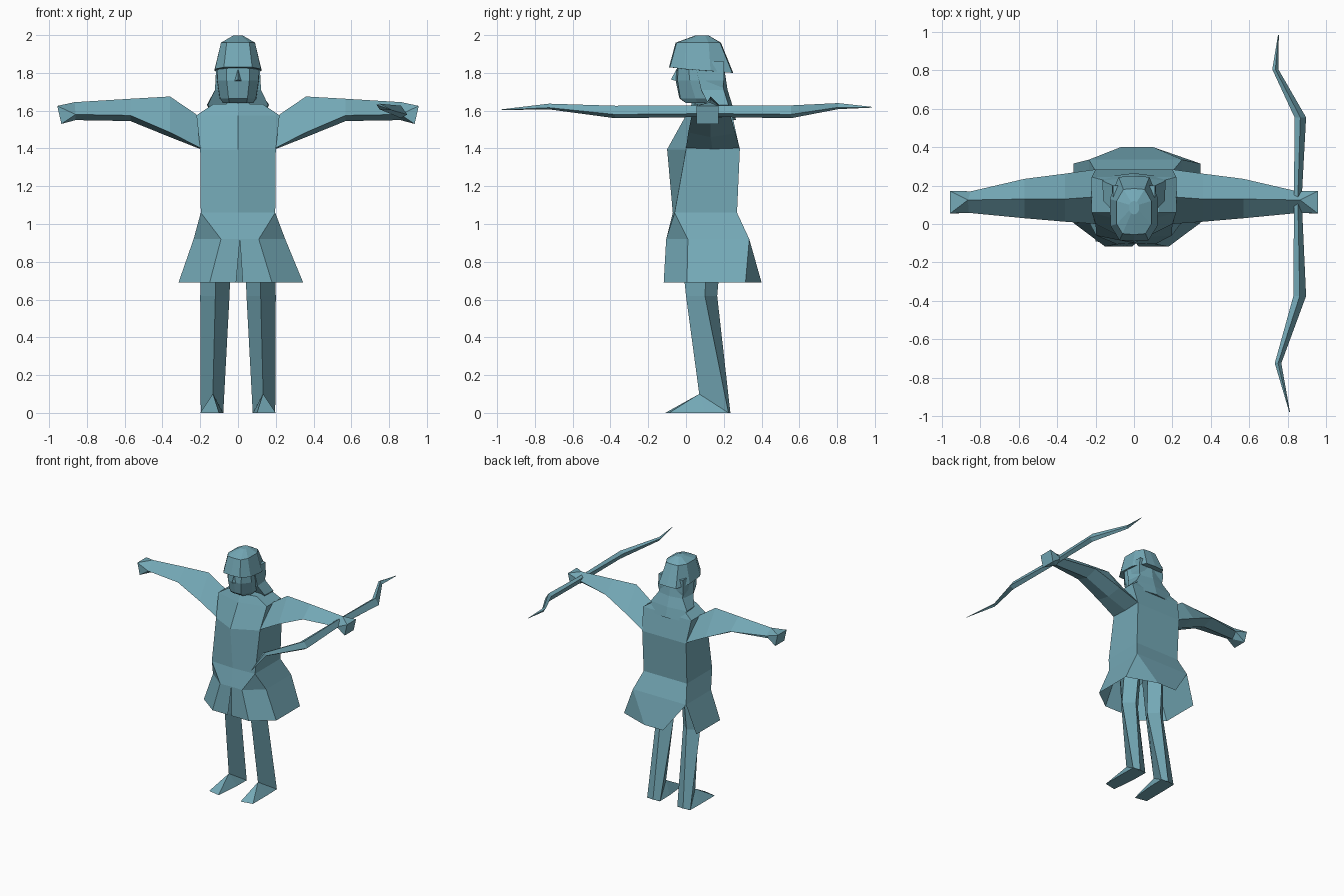
import bpy, bmesh

cube = bpy.data.objects.get("Cube")
if cube:
    bpy.data.objects.remove(cube, do_unlink=True)

# One flat colour for the whole figure
TEAL = (0.175, 0.395, 0.47, 1)
teal = bpy.data.materials.new("dusty teal")
teal.diffuse_color = TEAL
teal.use_nodes = True
teal.node_tree.nodes["Principled BSDF"].inputs["Base Color"].default_value = TEAL
teal.node_tree.nodes["Principled BSDF"].inputs["Roughness"].default_value = 0.8


def finish(name, bm):
    bmesh.ops.remove_doubles(bm, verts=bm.verts, dist=1e-4)
    bmesh.ops.recalc_face_normals(bm, faces=bm.faces)
    mesh = bpy.data.meshes.new(name)
    bm.to_mesh(mesh)
    bm.free()
    mesh.materials.append(teal)
    obj = bpy.data.objects.new(name, mesh)
    bpy.context.collection.objects.link(obj)
    return obj


def loft(name, rings, skip=(), caps=(True, True)):
    """Skin a stack of equal-length rings; skip holds (ring, side) gaps."""
    bm = bmesh.new()
    vs = [[bm.verts.new(p) for p in r] for r in rings]
    n = len(vs[0])
    for k in range(len(vs) - 1):
        for i in range(n):
            if (k, i) not in skip:
                j = (i + 1) % n
                bm.faces.new((vs[k][i], vs[k][j], vs[k + 1][j], vs[k + 1][i]))
    if caps[0]:
        bm.faces.new(vs[0][::-1])
    if caps[1]:
        bm.faces.new(vs[-1])
    return finish(name, bm)


def hull(name, pts):
    bm = bmesh.new()
    for p in pts:
        bm.verts.new(p)
    bmesh.ops.convex_hull(bm, input=bm.verts)
    return finish(name, bm)


def flat(z, pts):
    return [(x, y, z) for x, y in pts]


def sym(half):
    """Mirror half a ring (front centre first) across x = 0."""
    return half + [(-x, y, z) for x, y, z in reversed(half) if x > 0]


def flip(s, pts):
    return [(s * x, y, z) for x, y, z in pts]


# Torso with a ridge down the chest
loft("torso", [
    sym(flat(1.06, [(0, -0.07), (0.197, -0.06), (0.197, 0.27)])),
    sym(flat(1.395, [(0, -0.10), (0.2, 0.0), (0.2, 0.285)])),
    sym(flat(1.575, [(0, 0.0), (0.22, 0.06), (0.22, 0.245)])),
    sym(flat(1.635, [(0, 0.03), (0.13, 0.06), (0.13, 0.22)])),
], caps=(False, True))

# Flared skirt, slit at the front and at one back corner
loft("skirt", [
    flat(1.06, [(0, -0.07), (0.197, -0.06), (0.197, -0.06), (0.197, 0.27), (0.197, 0.27),
                (-0.197, 0.27), (-0.197, 0.27), (-0.197, -0.06), (-0.197, -0.06), (0, -0.07)]),
    flat(0.92, [(0.01, -0.1), (0.11, -0.105), (0.25, 0.01), (0.25, 0.335), (0.25, 0.335),
                (-0.235, 0.335), (-0.235, 0.335), (-0.235, 0.01), (-0.09, -0.105), (0.01, -0.1)]),
    flat(0.69, [(0.025, -0.118), (0.18, -0.118), (0.345, 0.005), (0.345, 0.315), (0.1, 0.4),
                (-0.07, 0.4), (-0.315, 0.315), (-0.315, 0.005), (-0.15, -0.118), (-0.01, -0.118)]),
], skip={(1, 5), (0, 9), (1, 9)}, caps=(False, False))

for s, side in ((1, "left"), (-1, "right")):
    # Leg: diamond section, ridge to the front
    loft(side + "_leg", [
        flip(s, flat(1.0, [(0.11, -0.04), (0.185, 0.12), (0.11, 0.2), (0.03, 0.12)])),
        flip(s, flat(0.62, [(0.12, 0.0), (0.2, 0.1), (0.12, 0.165), (0.045, 0.1)])),
        flip(s, [(0.133, 0.07, 0.1), (0.197, 0.225, 0), (0.137, 0.235, 0), (0.078, 0.225, 0)]),
    ])
    # Wedge foot
    hull(side + "_foot", flip(s, [
        (0.133, 0.07, 0.1), (0.197, 0.23, 0), (0.078, 0.23, 0),
        (0.2, 0.10, 0), (0.08, 0.10, 0), (0.2, -0.09, 0), (0.1, -0.11, 0)]))
    # Arm: front, top, back and bottom edges
    wrist = flip(s, [(0.86, 0.058, 1.58), (0.865, 0.125, 1.645), (0.85, 0.17, 1.59), (0.86, 0.12, 1.55)])
    loft(side + "_arm", [
        flip(s, [(0.195, 0.0, 1.4), (0.22, 0.14, 1.58), (0.195, 0.285, 1.4), (0.195, 0.14, 1.395)]),
        flip(s, [(0.36, 0.012, 1.485), (0.36, 0.13, 1.675), (0.36, 0.262, 1.48), (0.36, 0.13, 1.46)]),
        flip(s, [(0.57, 0.03, 1.575), (0.57, 0.13, 1.663), (0.57, 0.235, 1.575), (0.57, 0.13, 1.545)]),
        wrist,
    ])
    # Fist with a square end
    hull(side + "_hand", wrist + flip(s, [
        (0.935, 0.055, 1.53), (0.957, 0.055, 1.625), (0.957, 0.172, 1.625), (0.935, 0.172, 1.53)]))

# Neck
loft("neck", [sym(flat(z, [(0, 0.03), (0.06, 0.05), (0.06, 0.16)])) for z in (1.6, 1.7)])

# Head tapering to the chin
loft("head", [
    sym(flat(1.64, [(0, 0.0), (0.045, 0.0), (0.08, 0.06), (0.07, 0.17)])),
    sym(flat(1.665, [(0, -0.035), (0.05, -0.03), (0.095, 0.05), (0.1, 0.19)])),
    sym(flat(1.76, [(0, -0.055), (0.06, -0.045), (0.11, 0.02), (0.115, 0.2)])),
    sym(flat(1.86, [(0, -0.045), (0.06, -0.04), (0.105, 0.01), (0.11, 0.2)])),
])
hull("nose", [(0, -0.05, 1.82), (-0.022, -0.045, 1.755), (0.022, -0.045, 1.755), (0, -0.08, 1.765)])

# Hair spreading over the shoulders
loft("hair", [
    sym(flat(1.55, [(0, 0.17), (0.11, 0.17), (0.12, 0.25), (0, 0.265)])),
    sym(flat(1.63, [(0, 0.12), (0.16, 0.12), (0.165, 0.225), (0, 0.245)])),
    sym(flat(1.71, [(0, 0.08), (0.122, 0.08), (0.11, 0.2), (0, 0.22)])),
    sym(flat(1.84, [(0, 0.05), (0.115, 0.05), (0.09, 0.18), (0, 0.2)])),
])

# Faceted cap with a brim dropping to the back
loft("cap", [
    sym([(0, -0.09, 1.83), (0.075, -0.085, 1.83), (0.122, -0.01, 1.82),
         (0.126, 0.13, 1.81), (0.08, 0.245, 1.8), (0, 0.25, 1.8)]),
    sym(flat(1.96, [(0, -0.055), (0.06, -0.05), (0.09, 0.0),
                    (0.09, 0.12), (0.055, 0.18), (0, 0.185)])),
    sym(flat(1.998, [(0, 0.05), (0.015, 0.055), (0.025, 0.07),
                     (0.025, 0.1), (0.015, 0.115), (0, 0.12)])),
])

# Recurve bow held level: x, y, z, half width, half height
bow = [(0.81, -0.978, 1.605, 0.002, 0.002), (0.75, -0.725, 1.622, 0.017, 0.015),
       (0.863, -0.375, 1.593, 0.033, 0.033), (0.853, 0.13, 1.597, 0.02, 0.03),
       (0.866, 0.555, 1.594, 0.03, 0.034), (0.736, 0.805, 1.624, 0.016, 0.016),
       (0.752, 0.985, 1.618, 0.002, 0.002)]
loft("bow", [[(x - w, y, z + h * 0.6), (x, y, z + h), (x + w, y, z - h * 0.4), (x, y, z - h)]
             for x, y, z, w, h in bow])
